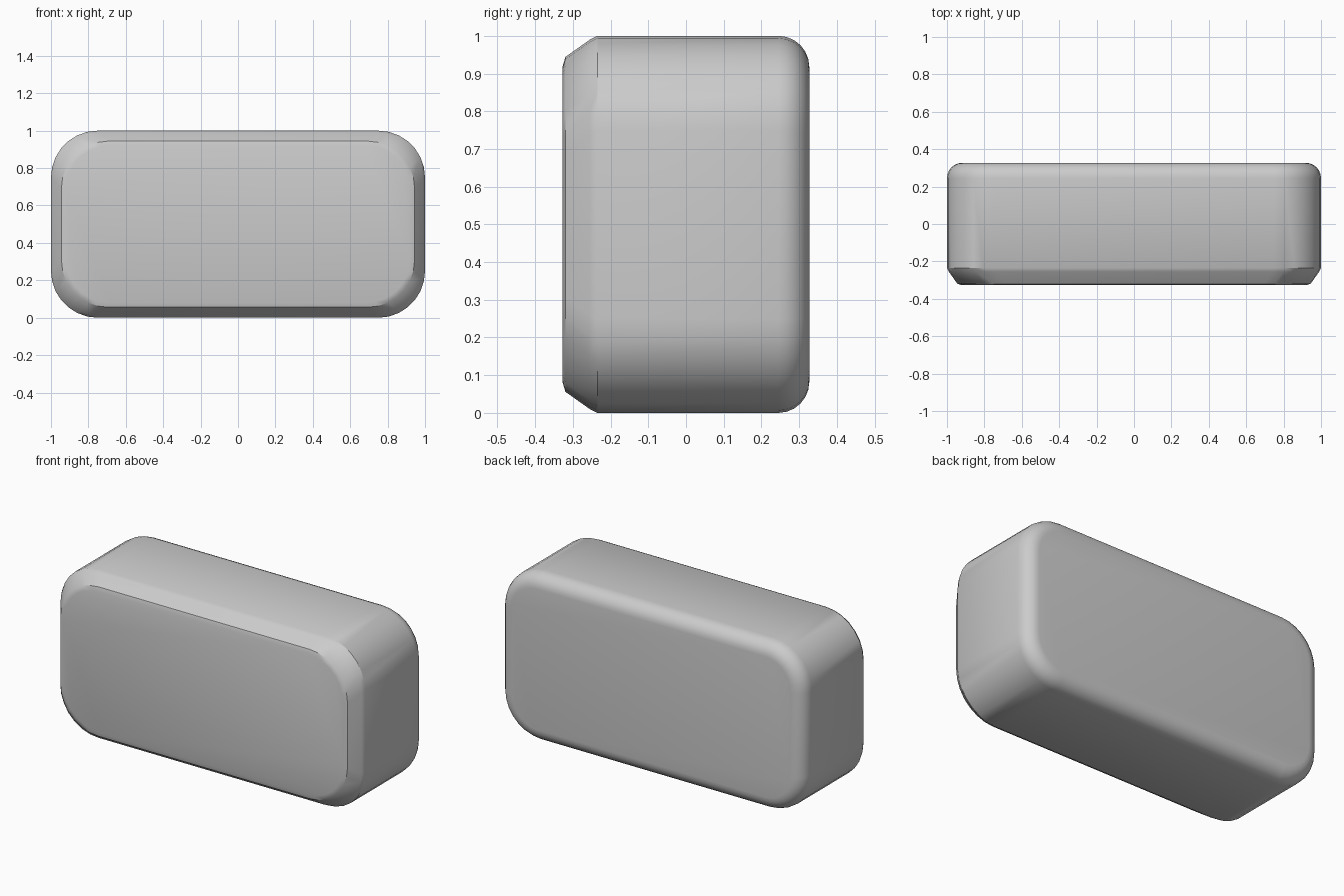
import bpy, bmesh, math

if "Cube" in bpy.data.objects:
    bpy.data.objects.remove(bpy.data.objects["Cube"])

SEG = 7  # segments per rounded corner


def ring(bm, y, inset, radius):
    """Rounded rectangle in the XZ plane, centred on z = 0.5."""
    hw, hh = 1.0 - inset, 0.5 - inset
    verts = []
    for k, (sx, sz) in enumerate([(1, 1), (-1, 1), (-1, -1), (1, -1)]):
        for i in range(SEG + 1):
            a = math.pi / 2 * (k + i / SEG)
            verts.append(bm.verts.new((sx * (hw - radius) + radius * math.cos(a), y,
                                       0.5 + sz * (hh - radius) + radius * math.sin(a))))
    return verts


# Profile from front to back: depth, inset, corner radius
sections = [(-0.327, 0.08, 0.235), (-0.32, 0.056, 0.25),
            (-0.255, 0.01, 0.25), (-0.235, 0.0, 0.25)]
# Rounded back edge
R = 0.082
for i in range(7):
    a = math.pi / 2 * i / 6
    inset = R * (1 - math.cos(a))
    sections.append((0.327 - R + R * math.sin(a), inset, 0.25 - inset))

# Block body lofted through the sections
bm = bmesh.new()
rings = [ring(bm, *s) for s in sections]
n = len(rings[0])
for a, b in zip(rings, rings[1:]):
    for i in range(n):
        j = (i + 1) % n
        bm.faces.new((a[i], a[j], b[j], b[i]))
bm.faces.new(rings[0])
bm.faces.new(rings[-1])
bmesh.ops.recalc_face_normals(bm, faces=bm.faces)
mesh = bpy.data.meshes.new("rounded_block")
bm.to_mesh(mesh)
bm.free()
obj = bpy.data.objects.new("rounded_block", mesh)
bpy.context.collection.objects.link(obj)

# Smooth shading, front rim stays crisp
bpy.context.view_layer.objects.active = obj
obj.select_set(True)
bpy.ops.object.shade_smooth_by_angle(angle=math.radians(32))
